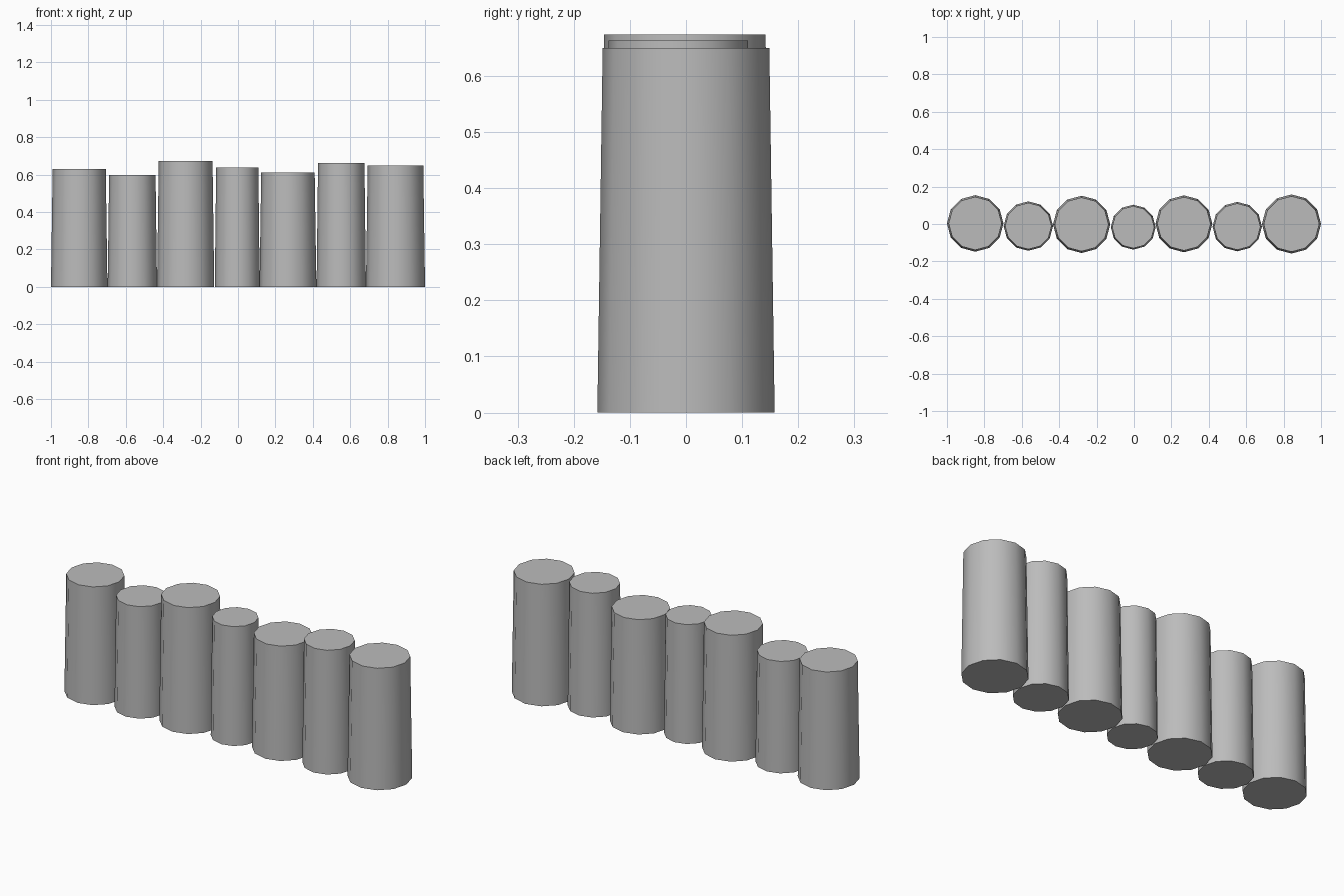
import bpy
import math

cube = bpy.data.objects.get("Cube")
if cube:
    bpy.data.objects.remove(cube, do_unlink=True)

# Single stone grey
grey = bpy.data.materials.new("stone_grey")
grey.use_nodes = True
colour = (0.5, 0.5, 0.5, 1)
grey.diffuse_color = colour
bsdf = grey.node_tree.nodes["Principled BSDF"]
bsdf.inputs["Base Color"].default_value = colour
bsdf.inputs["Roughness"].default_value = 0.9

TAPER = 0.94


def post(name, x, y, radius, height):
    """Upright twelve-sided post, narrowing slightly to a flat top."""
    bpy.ops.mesh.primitive_cone_add(
        vertices=12, radius1=radius, radius2=radius * TAPER,
        depth=height, location=(x, y, height / 2))
    ob = bpy.context.object
    ob.name = name
    ob.data.materials.append(grey)
    bpy.ops.object.shade_smooth_by_angle(angle=math.radians(40))


# Row of posts from right to left: x, y, base radius, height
posts = [
    (-0.849, 0.003, 0.151, 0.63),
    (-0.565, -0.011, 0.132, 0.597),
    (-0.28, -0.002, 0.153, 0.674),
    (-0.004, -0.017, 0.12, 0.637),
    (0.267, 0.001, 0.152, 0.612),
    (0.552, -0.014, 0.132, 0.663),
    (0.842, 0.0, 0.158, 0.65),
]
for number, values in enumerate(posts, 1):
    post(f"post_{number}", *values)
